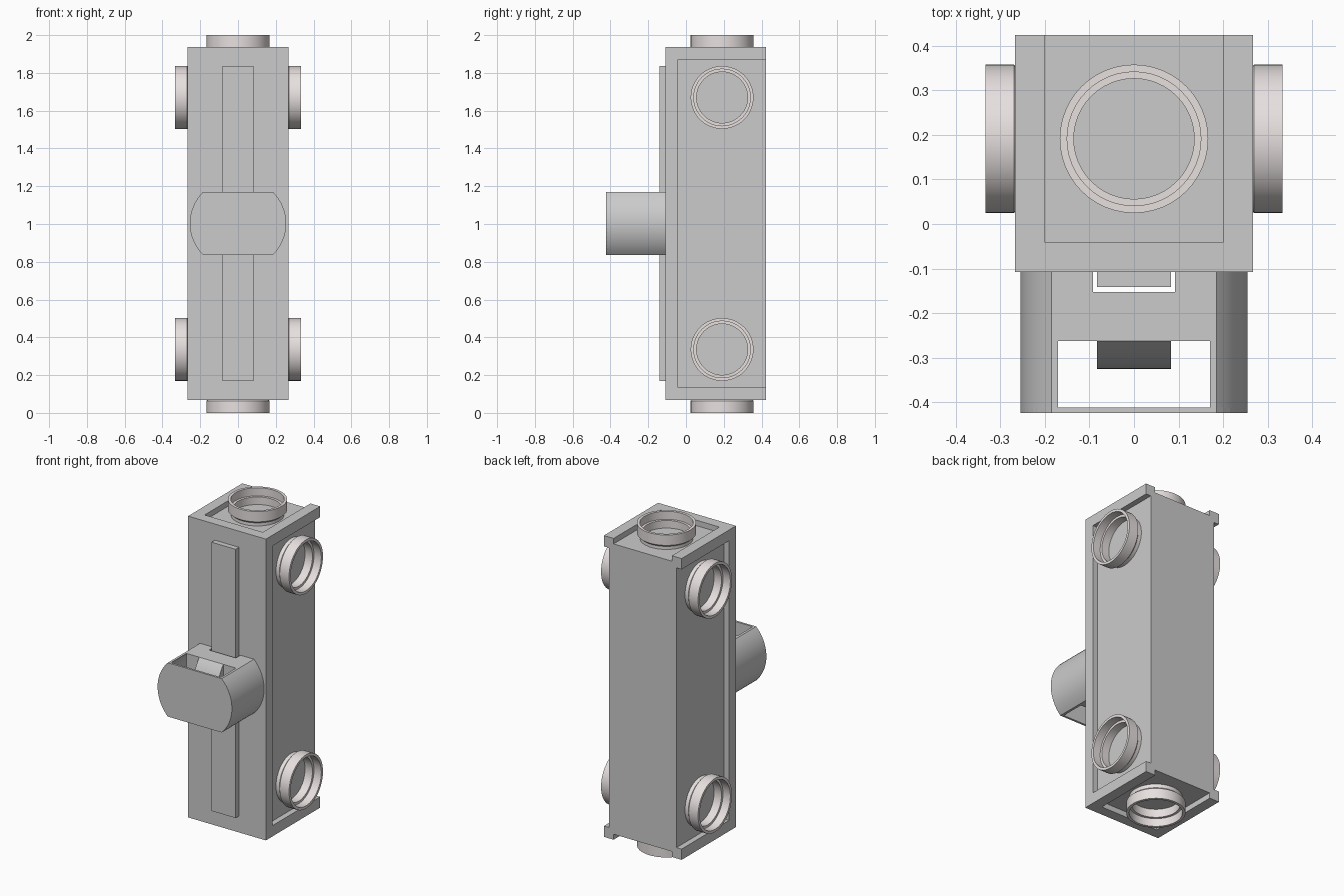
import bpy, bmesh, math
from mathutils import Vector, Matrix

if "Cube" in bpy.data.objects:
    bpy.data.objects.remove(bpy.data.objects["Cube"])

ring_mat = bpy.data.materials.new("pale_metal")
ring_mat.diffuse_color = (0.80, 0.745, 0.74, 1)
ring_mat.use_nodes = True
ring_mat.node_tree.nodes["Principled BSDF"].inputs["Base Color"].default_value = ring_mat.diffuse_color


def finish(name, bm, mat=None):
    bmesh.ops.recalc_face_normals(bm, faces=bm.faces)
    me = bpy.data.meshes.new(name)
    bm.to_mesh(me)
    bm.free()
    ob = bpy.data.objects.new(name, me)
    bpy.context.collection.objects.link(ob)
    if mat:
        me.materials.append(mat)
    return ob


def prism(name, pts, offset):
    """Closed planar outline swept along an offset vector."""
    bm = bmesh.new()
    f = bm.faces.new([bm.verts.new(p) for p in pts])
    ext = bmesh.ops.extrude_face_region(bm, geom=[f])
    vs = [v for v in ext["geom"] if isinstance(v, bmesh.types.BMVert)]
    bmesh.ops.translate(bm, verts=vs, vec=Vector(offset))
    return finish(name, bm)


def box(name, x0, x1, y0, y1, z0, z1):
    return prism(name, [(x0, y0, z0), (x1, y0, z0), (x1, y1, z0), (x0, y1, z0)],
                 (0, 0, z1 - z0))


def smooth(ob):
    bpy.ops.object.select_all(action='DESELECT')
    ob.select_set(True)
    bpy.context.view_layer.objects.active = ob
    bpy.ops.object.shade_smooth_by_angle(angle=math.radians(30))


ZC = 1.003          # mid height of body and handle
BACK = 0.424

# main body with shallow recesses, open at the back, on four sides
body = box("body", -0.267, 0.267, -0.108, BACK, 0.068, 1.937)
cuts = [(0.232, 0.4, 0.135, 1.87), (-0.4, -0.232, 0.135, 1.87),
        (-0.2, 0.2, 1.903, 2.1), (-0.2, 0.2, -0.1, 0.102)]
for i, (x0, x1, z0, z1) in enumerate(cuts):
    c = box(f"recess_cutter_{i}", x0, x1, -0.042, BACK + 0.2, z0, z1)
    c.hide_render = True
    c.hide_set(True)
    m = body.modifiers.new(f"recess_{i}", 'BOOLEAN')
    m.operation, m.solver, m.object = 'DIFFERENCE', 'EXACT', c

# raised rail on the front
box("front_rail", -0.083, 0.083, -0.141, -0.108, 0.17, 1.837)


# stepped pipe collars
def collar(name, base, direction):
    L = 0.1
    prof = [(0.15, -0.005), (0.15, 0.022), (0.1665, 0.036), (0.1665, L),
            (0.15, L), (0.15, 0.05), (0.135, 0.05), (0.135, -0.005)]
    rot = Vector((0, 0, 1)).rotation_difference(Vector(direction)).to_matrix().to_4x4()
    mat = Matrix.Translation(base) @ rot
    bm = bmesh.new()
    n = 48
    rings = [[bm.verts.new(mat @ Vector((r * math.cos(a), r * math.sin(a), h)))
              for r, h in prof]
             for a in (2 * math.pi * k / n for k in range(n))]
    k = len(prof)
    for i in range(n):
        a, b = rings[i], rings[(i + 1) % n]
        for j in range(k):
            bm.faces.new((a[j], b[j], b[(j + 1) % k], a[(j + 1) % k]))
    smooth(finish(name, bm, ring_mat))


CY = 0.191
for s, side in ((1, "right"), (-1, "left")):
    for z, lvl in ((1.67, "upper"), (0.336, "lower")):
        collar(f"{side}_{lvl}_collar", (s * 0.233, CY, z), (s, 0, 0))
collar("top_collar", (0, CY, 1.9), (0, 0, 1))
collar("bottom_collar", (0, CY, 0.1), (0, 0, -1))

# bulging arc shared by handle sides and inner grip: (outward, height)
H, BULGE = 0.167, 0.07


def arc(edge, bulge=BULGE, n=16):
    R = (H * H + bulge * bulge) / (2 * bulge)
    t = math.asin(H / R)
    return [(edge + bulge - R + R * math.cos(a), ZC + R * math.sin(a))
            for a in (-t + 2 * t * i / n for i in range(n + 1))]


# handle front plate and curved side walls
outer, inner = arc(0.185), arc(0.170)
plate = [(x, -0.424, z) for x, z in outer] + [(-x, -0.424, z) for x, z in reversed(outer)]
prism("handle_front_plate", plate, (0, 0.013, 0))
for s, side in ((1, "right"), (-1, "left")):
    wall = [(s * x, -0.411, z) for x, z in outer + inner[::-1]]
    smooth(prism(f"handle_{side}_wall", wall, (0, 0.303, 0)))

# slider block straddling the rail, with a rounded grip on its face
block = [(-0.17, -0.108), (-0.17, -0.262), (0.17, -0.262), (0.17, -0.108),
         (0.092, -0.108), (0.092, -0.152), (-0.092, -0.152), (-0.092, -0.108)]
prism("slider_block", [(x, y, ZC - H) for x, y in block], (0, 0, 2 * H))
smooth(prism("slider_grip", [(-0.083, -y, z) for y, z in arc(0.262, 0.063)], (0.166, 0, 0)))
